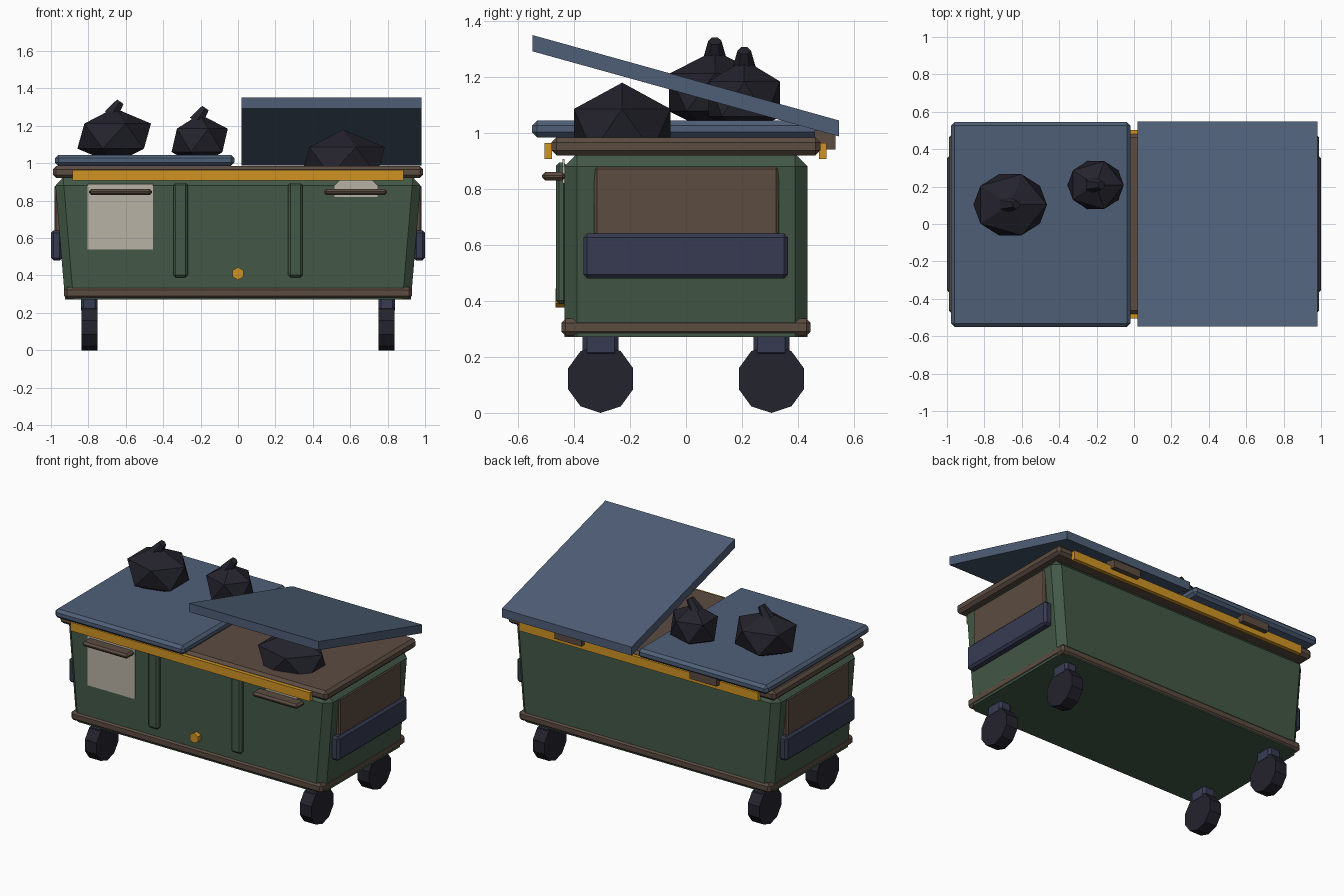
import bpy, bmesh
from math import pi, sin, cos, radians
from mathutils import Matrix, Vector

if "Cube" in bpy.data.objects:
    bpy.data.objects.remove(bpy.data.objects["Cube"], do_unlink=True)


def material(name, rgb):
    lin = [((c / 255 + 0.055) / 1.055) ** 2.4 for c in rgb] + [1]
    m = bpy.data.materials.new(name)
    m.use_nodes = True
    m.diffuse_color = lin
    m.node_tree.nodes["Principled BSDF"].inputs["Base Color"].default_value = lin
    return m


GREEN = material("bin green", (67, 88, 71))
BLUE = material("lid blue", (79, 95, 119))
BROWN = material("rust brown", (92, 76, 65))
YELLOW = material("warning yellow", (208, 148, 35))
PAPER = material("paper", (184, 178, 165))
NAVY = material("dark navy", (55, 59, 82))
BLACK = material("rubber black", (36, 35, 45))


def finish(name, bm, mat):
    bmesh.ops.recalc_face_normals(bm, faces=bm.faces)
    mesh = bpy.data.meshes.new(name)
    bm.to_mesh(mesh)
    bm.free()
    mesh.materials.append(mat)
    ob = bpy.data.objects.new(name, mesh)
    bpy.context.collection.objects.link(ob)
    return ob


def box(name, x, y, z, mat, bevel=0.0):
    """Box between (min, max) pairs with optional chamfered edges."""
    bm = bmesh.new()
    bmesh.ops.create_cube(bm, size=1)
    for v in bm.verts:
        v.co = [r[0] if c < 0 else r[1] for c, r in zip(v.co, (x, y, z))]
    if bevel:
        bmesh.ops.bevel(bm, geom=bm.edges[:], offset=bevel, segments=1, affect='EDGES')
    return finish(name, bm, mat)


def prism(name, pts, axis, a, b, mat):
    """Polygon extruded along x (points are y, z) or y (points are x, z)."""
    bm = bmesh.new()
    make = (lambda p: (a, *p)) if axis == 'x' else (lambda p: (p[0], a, p[1]))
    face = bm.faces.new([bm.verts.new(make(p)) for p in pts])
    ext = bmesh.ops.extrude_face_region(bm, geom=[face])["geom"]
    move = Vector((b - a, 0, 0) if axis == 'x' else (0, b - a, 0))
    bmesh.ops.translate(bm, verts=[v for v in ext if isinstance(v, bmesh.types.BMVert)], vec=move)
    return finish(name, bm, mat)


def ring(cx, cz, r, n):
    return [(cx + r * sin(2 * pi * i / n), cz + r * cos(2 * pi * i / n)) for i in range(n)]


def bag(name, centre, radii, knot_at=None):
    bm = bmesh.new()
    bmesh.ops.create_icosphere(bm, subdivisions=1, radius=1,
                               matrix=Matrix.Translation(centre) @ Matrix.Diagonal((*radii, 1)))
    if knot_at:
        tilt = Matrix.Translation(knot_at) @ Matrix.Rotation(radians(35), 4, 'Y')
        bmesh.ops.create_cone(bm, cap_ends=True, segments=6, radius1=0.045, radius2=0.024,
                              depth=0.09, matrix=tilt)
    return finish(name, bm, BLACK)


# Tapered body with chamfered corners and top edge
bm = bmesh.new()
bmesh.ops.create_cube(bm, size=1)
for v in bm.verts:
    top = v.co.z > 0
    v.co = (v.co.x * (1.96 if top else 1.85), v.co.y * 0.87, 0.925 if top else 0.272)
edges = [e for e in bm.edges if max(v.co.z for v in e.verts) > 0.5]
bmesh.ops.bevel(bm, geom=edges, offset=0.045, segments=1, affect='EDGES')
finish("body", bm, GREEN)

# Base trim and top rim
box("base_trim", (-0.93, 0.93), (-0.445, 0.445), (0.275, 0.337), BROWN, 0.015)
box("top_rim", (-0.99, 0.99), (-0.48, 0.48), (0.92, 0.985), BROWN, 0.018)

# Yellow strips at front and back
for side, y in (("front", (-0.505, -0.478)), ("back", (0.475, 0.502))):
    box(side + "_strip", (-0.885, 0.885), y, (0.907, 0.965), YELLOW)

# Closed lid and propped-open lid
box("closed_lid", (-0.978, -0.02), (-0.55, 0.545), (0.985, 1.045), BLUE, 0.018)
prism("open_lid", [(-0.548, 1.292), (-0.548, 1.35), (0.547, 1.045), (0.547, 0.988)],
      'x', 0.02, 0.98, BLUE)

# Parts repeated on both sides
for side, s in (("right", -1), ("left", 1)):
    def span(a, b):
        return tuple(sorted((s * a, s * b)))
    box(side + "_hinge", span(0.4, 0.6), (0.46, 0.535), (0.942, 1.01), BROWN)
    box(side + "_handle", span(0.46, 0.797), (-0.515, -0.43), (0.83, 0.861), BROWN, 0.012)
    box(side + "_rib", span(0.268, 0.345), (-0.465, -0.425), (0.39, 0.895), GREEN, 0.012)
    box(side + "_end_panel", span(0.93, 0.982), (-0.328, 0.332), (0.6, 0.882), BROWN, 0.01)
    box(side + "_end_pocket", span(0.94, 1.0), (-0.367, 0.365), (0.48, 0.641), NAVY, 0.014)
    # Casters
    for end, y in (("front", -0.305), ("back", 0.305)):
        box(f"{side}_{end}_bracket", span(0.75, 0.84), (y - 0.064, y + 0.064),
            (0.2, 0.29), NAVY, 0.015)
        prism(f"{side}_{end}_wheel", ring(y, 0.122, 0.122, 10), 'x', s * 0.752, s * 0.838, BLACK)

# Paper notices and bolt on the front
box("right_notice", (-0.805, -0.455), (-0.441, -0.434), (0.54, 0.89), PAPER)
prism("left_notice", [(0.515, 0.82), (0.747, 0.82), (0.747, 0.88), (0.72, 0.907),
                      (0.54, 0.907), (0.515, 0.88)], 'y', -0.441, -0.434, PAPER)
prism("bolt", ring(0, 0.41, 0.034, 6), 'y', -0.466, -0.43, YELLOW)

# Rubbish bags
bag("large_bag", (-0.662, 0.103, 1.145), (0.22, 0.192, 0.15), (-0.655, 0.103, 1.292))
bag("small_bag", (-0.205, 0.208, 1.122), (0.168, 0.15, 0.14), (-0.2, 0.208, 1.258))
bag("bag_inside", (0.562, -0.228, 1.01), (0.249, 0.203, 0.17))
